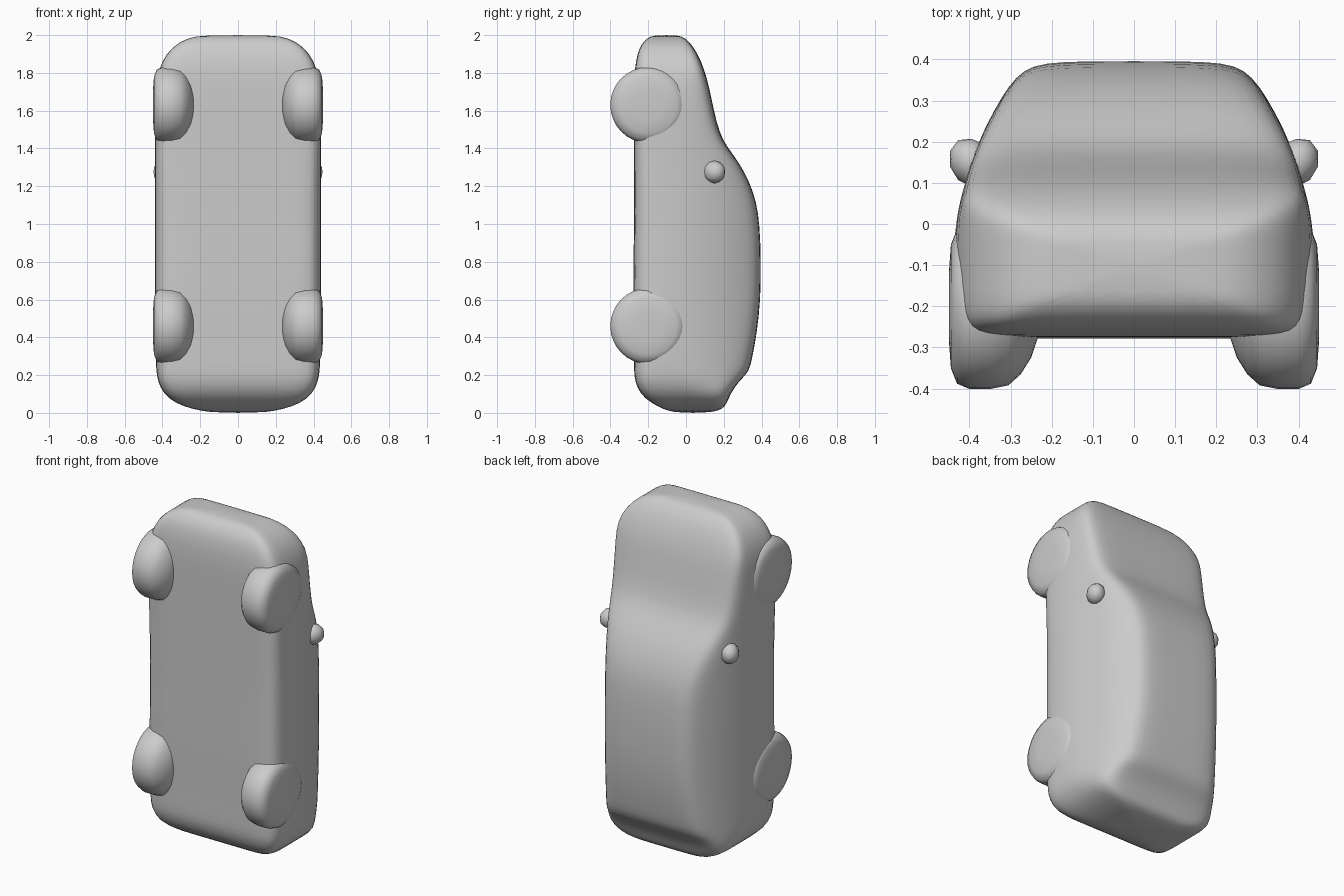
import bpy, bmesh, math

if "Cube" in bpy.data.objects:
    bpy.data.objects.remove(bpy.data.objects["Cube"])

grey = bpy.data.materials.new("plain grey")
grey.diffuse_color = (0.6, 0.6, 0.6, 1)
grey.use_nodes = True
grey.node_tree.nodes["Principled BSDF"].inputs["Base Color"].default_value = grey.diffuse_color


def interp(table, v):
    """Piecewise linear lookup in a list of (input, output) pairs."""
    for (a, p), (b, q) in zip(table, table[1:]):
        if v <= b:
            return p + (q - p) * max(0, (v - a) / (b - a))
    return table[-1][1]


def finish(name, bm, subdiv=0, mirror=False):
    bmesh.ops.recalc_face_normals(bm, faces=bm.faces)
    for f in bm.faces:
        f.smooth = True
    me = bpy.data.meshes.new(name)
    bm.to_mesh(me)
    bm.free()
    me.materials.append(grey)
    ob = bpy.data.objects.new(name, me)
    bpy.context.collection.objects.link(ob)
    if mirror:
        ob.modifiers.new("mirror", 'MIRROR').use_mirror_merge = False
    if subdiv:
        m = ob.modifiers.new("smooth", 'SUBSURF')
        m.levels = m.render_levels = subdiv
    return ob


def loft(name, rings, **kw):
    """Skin a list of closed rings and cap both ends."""
    bm = bmesh.new()
    vr = [[bm.verts.new(p) for p in r] for r in rings]
    n = len(vr[0])
    for a, b in zip(vr, vr[1:]):
        for i in range(n):
            j = (i + 1) % n
            bm.faces.new((a[i], a[j], b[j], b[i]))
    bm.faces.new(vr[0])
    bm.faces.new(vr[-1])
    return finish(name, bm, **kw)


# Car body, standing on its tail: (z, underside y, upper y, half width)
STATIONS = [
    (0.0, -0.06, 0.13, 0.14), (0.02, -0.12, 0.195, 0.24),
    (0.05, -0.18, 0.215, 0.33), (0.10, -0.245, 0.235, 0.395),
    (0.17, -0.27, 0.28, 0.425), (0.215, -0.275, 0.335, 0.432),
    (0.30, -0.275, 0.352, 0.438), (0.42, -0.275, 0.375, 0.44),
    (0.60, -0.28, 0.395, 0.44), (0.80, -0.278, 0.397, 0.44),
    (1.00, -0.275, 0.39, 0.44), (1.12, -0.275, 0.372, 0.44),
    (1.22, -0.275, 0.337, 0.44), (1.32, -0.275, 0.285, 0.44),
    (1.41, -0.275, 0.216, 0.44), (1.48, -0.275, 0.178, 0.44),
    (1.60, -0.275, 0.147, 0.44), (1.72, -0.275, 0.124, 0.435),
    (1.82, -0.272, 0.097, 0.42), (1.90, -0.258, 0.062, 0.38),
    (1.95, -0.238, 0.03, 0.33), (1.985, -0.205, -0.005, 0.265),
    (2.0, -0.17, -0.04, 0.19),
]
# Greatest half width at each height above the wheels
LEAN = [(-0.3, 0.435), (-0.2, 0.445), (0.0, 0.435), (0.1, 0.412), (0.2, 0.38),
        (0.3, 0.328), (0.35, 0.302), (0.4, 0.275)]
# Half cross-section: (height fraction, width fraction)
SECTION = [(0, 0), (0, 0.45), (0, 0.8), (0.025, 0.92), (0.09, 0.985), (0.22, 1),
           (0.38, 1), (0.54, 1), (0.7, 1), (0.82, 1), (0.91, 0.985),
           (0.97, 0.93), (0.995, 0.78), (1, 0.42), (1, 0)]


def body_ring(z, low, high, w):
    half = []
    for f, c in SECTION:
        y = low + (high - low) * f
        half.append((min(w, interp(LEAN, y)) * c, y, z))
    return half + [(-x, y, z) for x, y, z in half[-2:0:-1]]


loft("car_body", [body_ring(*s) for s in STATIONS], subdiv=1)

# Wheels: rounded discs turned around the x axis, (x, radius)
WHEEL = [(0.235, 0.08), (0.25, 0.125), (0.275, 0.165), (0.305, 0.192), (0.35, 0.201),
         (0.40, 0.201), (0.43, 0.188), (0.445, 0.15), (0.45, 0.08)]
for name, zc in (("front_wheels", 1.63), ("rear_wheels", 0.46)):
    rings = [[(x, -0.2 + r * math.cos(k * math.tau / 32), zc + r * math.sin(k * math.tau / 32))
              for k in range(32)] for x, r in WHEEL]
    loft(name, rings, mirror=True)

# Door mirrors: small pods with a flatter upper edge and pointed outer tip
bm = bmesh.new()
bmesh.ops.create_icosphere(bm, subdivisions=2, radius=1)
for v in bm.verts:
    x, y, z = v.co
    v.co = (0.395 + 0.055 * x, 0.15 + 0.06 * max(-1, min(0.95, y + 0.15 * x)), 1.275 + 0.06 * z)
finish("door_mirrors", bm, mirror=True)
